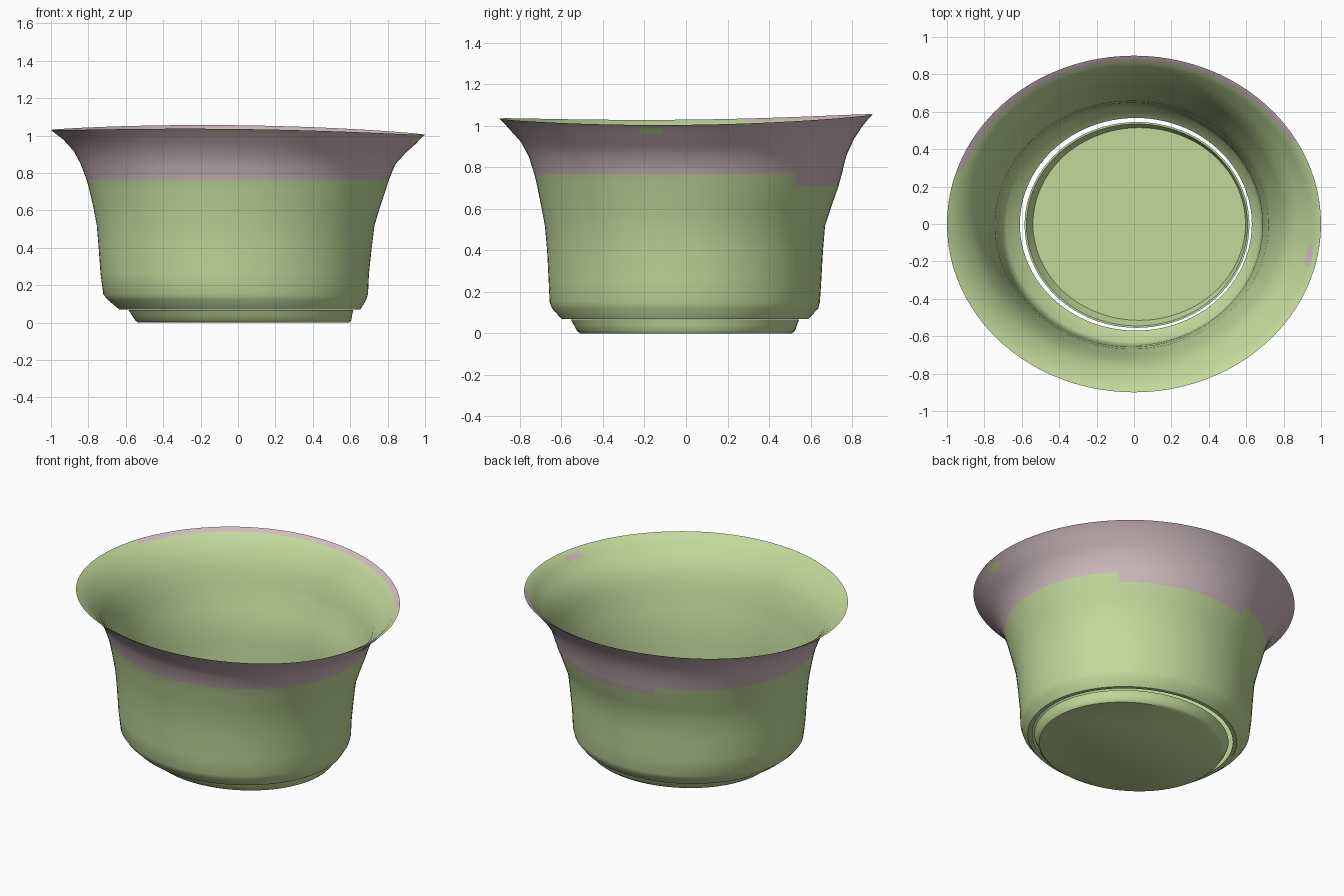
import bpy, bmesh, math

if "Cube" in bpy.data.objects:
    bpy.data.objects.remove(bpy.data.objects["Cube"])

N = 96  # segments around


def material(name, rgb):
    m = bpy.data.materials.new(name)
    m.diffuse_color = (*rgb, 1.0)
    m.use_nodes = True
    m.node_tree.nodes["Principled BSDF"].inputs["Base Color"].default_value = m.diffuse_color
    return m


GREEN = material("soft_green", (0.546, 0.694, 0.328))
PINK = material("dusty_pink", (0.631, 0.497, 0.527))


def rim_wave(z, a):
    # the rim is slightly uneven; the wave fades out lower down
    f = max(0.0, (z - 0.80) / 0.231)
    return f * (-0.0125 * math.cos(a) + 0.01 * math.sin(a) - 0.0138 * math.cos(2 * a))


def add_ring(bm, ring, inset=0.0):
    # ring = height and reach to the left, right, front and back
    z, l, r, f, b = ring
    cx, rx, cy, ry = (r - l) / 2, (r + l) / 2 - inset, (b - f) / 2, (b + f) / 2 - inset
    out = []
    for i in range(N):
        a = 2 * math.pi * i / N
        out.append(bm.verts.new((cx + rx * math.cos(a), cy + ry * math.sin(a), z + rim_wave(z, a))))
    return out


def bridge(bm, lo, hi, rule=None):
    for i in range(N):
        j = (i + 1) % N
        face = bm.faces.new((lo[i], lo[j], hi[j], hi[i]))
        if rule:
            face.material_index = rule((i + 0.5) * 360 / N)


def finish(bm, name, mats, angle):
    bmesh.ops.recalc_face_normals(bm, faces=bm.faces)
    me = bpy.data.meshes.new(name)
    bm.to_mesh(me)
    bm.free()
    for m in mats:
        me.materials.append(m)
    ob = bpy.data.objects.new(name, me)
    bpy.context.collection.objects.link(ob)
    bpy.ops.object.select_all(action='DESELECT')
    ob.select_set(True)
    bpy.context.view_layer.objects.active = ob
    bpy.ops.object.shade_smooth_by_angle(angle=math.radians(angle))


# Bowl wall: outer rings from the bottom lip to the rim
LIP = (0.07, 0.61, 0.63, 0.57, 0.567)
RINGS = [
    (0.07, 0.635, 0.655, 0.60, 0.59),
    (0.12, 0.695, 0.685, 0.645, 0.637),
    (0.15, 0.72, 0.695, 0.657, 0.645),
    (0.26, 0.735, 0.70, 0.662, 0.652),
    (0.40, 0.745, 0.715, 0.669, 0.66),
    (0.52, 0.755, 0.73, 0.68, 0.67),
    (0.61, 0.772, 0.757, 0.697, 0.70),
    (0.71, 0.795, 0.79, 0.717, 0.735),
    (0.765, 0.81, 0.808, 0.73, 0.75),
    (0.85, 0.842, 0.84, 0.757, 0.772),
    (0.92, 0.88, 0.895, 0.795, 0.807),
    (0.98, 0.935, 0.955, 0.85, 0.85),
    (1.015, 0.98, 0.982, 0.882, 0.882),
    (1.031, 1.00, 1.00, 0.90, 0.90),
]


def outer_rule(z):
    def rule(deg):
        if 0.95 < z < 1.0 and 344 < deg < 352:
            return 0                      # small green patch under the rim
        low = 0.70 if 45 < deg < 110 else 0.76
        return 1 if z > low else 0
    return rule


def inner_rule(z):
    def rule(deg):
        if z > 1.0 and 30 < deg < 160:
            return 1                      # pink edge along the back rim
        return 1 if 0.95 < z < 1.0 and 344 < deg < 352 else 0
    return rule


bm = bmesh.new()
lip = add_ring(bm, LIP)
prev = lip
for k, ring in enumerate(RINGS):
    cur = add_ring(bm, ring)
    bridge(bm, prev, cur, outer_rule(RINGS[k - 1][0] if k else 0))
    prev = cur
# Bowl wall: inner rings back down to the lip
for ring in reversed(RINGS[1:-1]):
    cur = add_ring(bm, ring, 0.012)
    bridge(bm, prev, cur, inner_rule(ring[0]))
    prev = cur
bridge(bm, prev, lip)
finish(bm, "bowl_wall", [GREEN, PINK], 40)

# Base dish: shallow saucer, separated from the wall by a narrow gap
bm = bmesh.new()
outside = [(0.0, 0.535, 0.595, 0.51, 0.51), (0.012, 0.55, 0.606, 0.525, 0.525),
           (0.04, 0.568, 0.61, 0.54, 0.535), (0.068, 0.585, 0.617, 0.555, 0.545)]
rings = [add_ring(bm, r) for r in outside]
rings += [add_ring(bm, r, 0.01) for r in reversed(outside[1:])]
for lo, hi in zip(rings, rings[1:]):
    bridge(bm, lo, hi)
bm.faces.new(list(reversed(rings[0])))
bm.faces.new(rings[-1])
finish(bm, "base_dish", [GREEN], 40)
